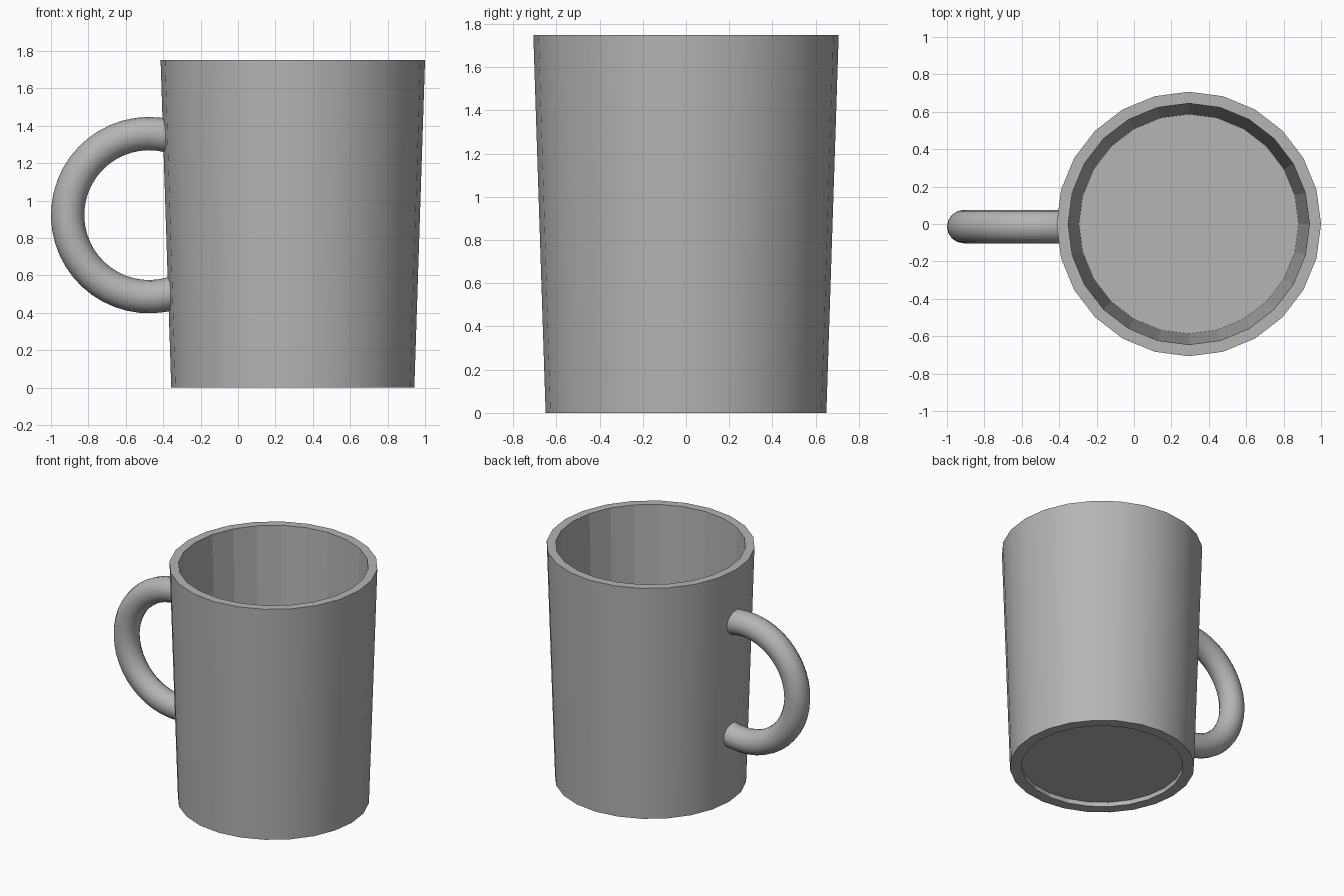
import bpy, bmesh
from math import sin, cos, pi, radians

if "Cube" in bpy.data.objects:
    bpy.data.objects.remove(bpy.data.objects["Cube"])

CX = 0.293      # centre of the cup
SIDES = 24

grey = bpy.data.materials.new("dark_grey")
grey.diffuse_color = (0.46, 0.46, 0.46, 1)
grey.use_nodes = True
grey.node_tree.nodes["Principled BSDF"].inputs["Base Color"].default_value = grey.diffuse_color


def ring(bm, r, z, n=SIDES):
    return [bm.verts.new((CX + r * cos(2 * pi * i / n), r * sin(2 * pi * i / n), z))
            for i in range(n)]


def bridge(bm, a, b, smooth):
    n = len(a)
    for i in range(n):
        j = (i + 1) % n
        bm.faces.new((a[i], a[j], b[j], b[i])).smooth = smooth


def finish(bm, name):
    bmesh.ops.recalc_face_normals(bm, faces=bm.faces)
    mesh = bpy.data.meshes.new(name)
    bm.to_mesh(mesh)
    bm.free()
    mesh.materials.append(grey)
    obj = bpy.data.objects.new(name, mesh)
    bpy.context.collection.objects.link(obj)
    return obj


# Cup: recessed foot, tapered outside (smooth), rim, faceted inside, floor
bm = bmesh.new()
PROFILE = ((0.57, 0.035), (0.57, 0), (0.65, 0), (0.707, 1.75), (0.645, 1.75), (0.587, 0.045))
rings = [ring(bm, r, z) for r, z in PROFILE]
for k in range(len(rings) - 1):
    bridge(bm, rings[k], rings[k + 1], k == 2)
bm.faces.new(rings[0])
bm.faces.new(rings[-1])
for e in bm.edges:
    if not all(f.smooth for f in e.link_faces):
        e.smooth = False
finish(bm, "cup")

# Handle: round tube swept along an arc, ends buried in the wall
HX, HY, HZ, MAJOR, MINOR = -0.475, -0.014, 0.922, 0.436, 0.089
STEPS, TUBE = 28, 16
start, end = radians(90 - 14), radians(270 + 17)
bm = bmesh.new()
loops = []
for s in range(STEPS + 1):
    a = start + (end - start) * s / STEPS
    loop = []
    for t in range(TUBE):
        b = 2 * pi * t / TUBE
        r = MAJOR + MINOR * cos(b)
        loop.append(bm.verts.new((HX + r * cos(a), HY + MINOR * sin(b), HZ + r * sin(a))))
    loops.append(loop)
for a, b in zip(loops, loops[1:]):
    bridge(bm, a, b, True)
for cap in (loops[0], loops[-1]):
    face = bm.faces.new(cap)
    for e in face.edges:
        e.smooth = False
finish(bm, "handle")
